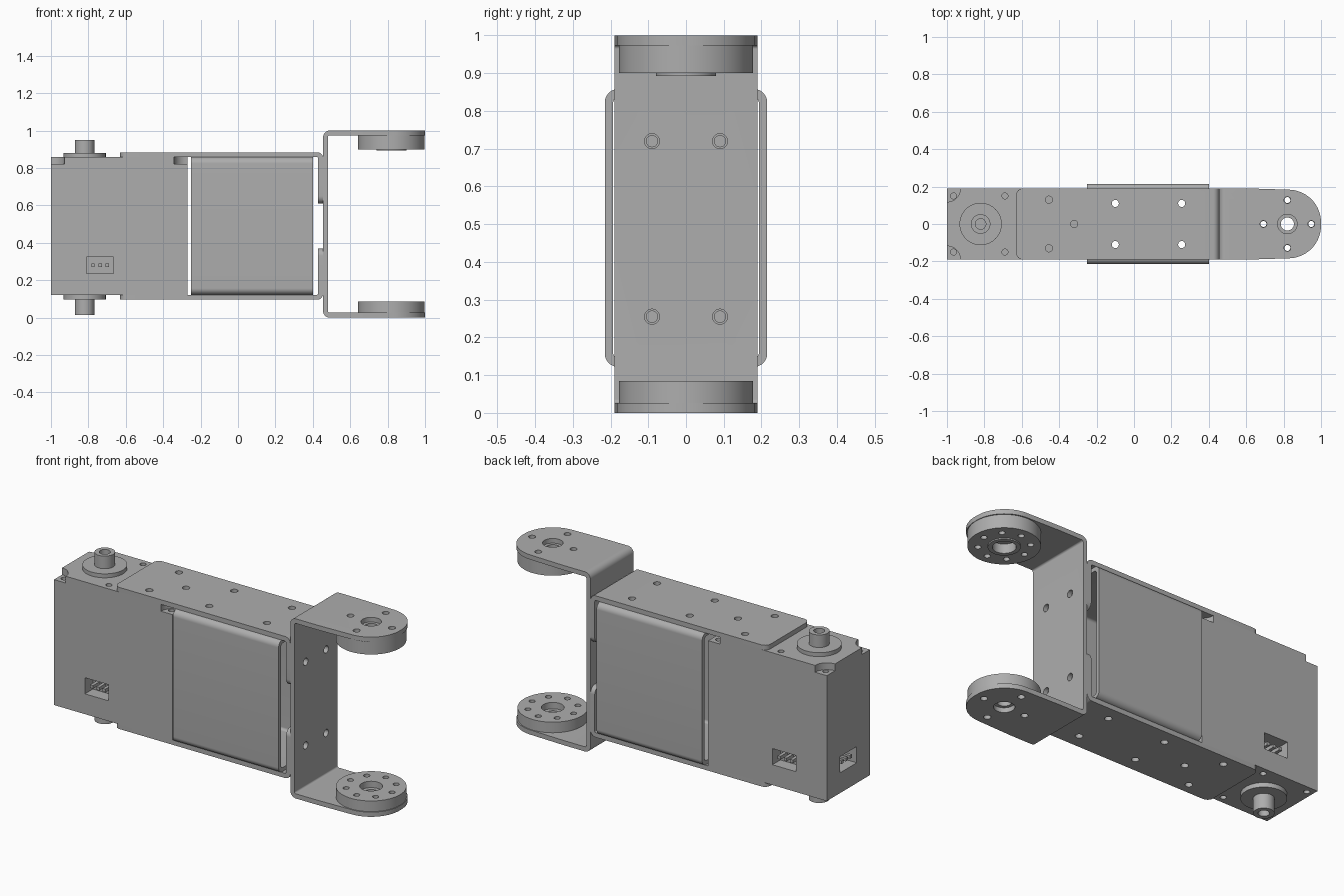
import bpy, bmesh, math
from mathutils import Vector

if "Cube" in bpy.data.objects:
    bpy.data.objects.remove(bpy.data.objects["Cube"])

grey = bpy.data.materials.new("plain grey")
grey.use_nodes = True
GREY = (0.42, 0.42, 0.42, 1)
grey.diffuse_color = GREY
grey.node_tree.nodes["Principled BSDF"].inputs["Base Color"].default_value = GREY


def rounded(corners, steps=12):
    """Polygon from (u, v, radius) corners, filleted."""
    out = []
    for i, (u, v, r) in enumerate(corners):
        p = Vector((u, v))
        if r == 0:
            out.append(p)
            continue
        a = (Vector(corners[i - 1][:2]) - p).normalized()
        b = (Vector(corners[(i + 1) % len(corners)][:2]) - p).normalized()
        half = a.angle(b) / 2
        c = p + (a + b).normalized() * r / math.sin(half)
        s, e = (p + k * r / math.tan(half) - c for k in (a, b))
        ang = s.angle(e)
        for k in range(steps + 1):
            t = k / steps
            out.append(c + (s * math.sin((1 - t) * ang) + e * math.sin(t * ang)) / math.sin(ang))
    return out


def rect(u0, u1, v0, v1, r=0):
    return rounded([(u0, v0, r), (u1, v0, r), (u1, v1, r), (u0, v1, r)])


def circle(u, v, r, n=32):
    return [Vector((u + r * math.cos(k * math.tau / n), v + r * math.sin(k * math.tau / n)))
            for k in range(n)]


def prism(name, outline, axis, lo, hi):
    """Extrude a 2D outline along an axis between lo and hi."""
    place = {"x": lambda p, d: (d, p.x, p.y),
             "y": lambda p, d: (p.x, d, p.y),
             "z": lambda p, d: (p.x, p.y, d)}[axis]
    bm = bmesh.new()
    rings = [[bm.verts.new(place(p, d)) for p in outline] for d in (lo, hi)]
    n = len(outline)
    for ring in rings:
        bm.faces.new(ring)
    for i in range(n):
        j = (i + 1) % n
        bm.faces.new((rings[0][i], rings[0][j], rings[1][j], rings[1][i]))
    bmesh.ops.recalc_face_normals(bm, faces=bm.faces)
    mesh = bpy.data.meshes.new(name)
    bm.to_mesh(mesh)
    bm.free()
    mesh.materials.append(grey)
    ob = bpy.data.objects.new(name, mesh)
    bpy.context.collection.objects.link(ob)
    return ob


def select(ob):
    bpy.ops.object.select_all(action="DESELECT")
    ob.select_set(True)
    bpy.context.view_layer.objects.active = ob


def carve(ob, outline, axis, lo, hi, op="DIFFERENCE"):
    tool = prism("cutter", outline, axis, lo, hi)
    select(ob)
    mod = ob.modifiers.new("carve", "BOOLEAN")
    mod.operation, mod.solver, mod.object = op, "EXACT", tool
    bpy.ops.object.modifier_apply(modifier=mod.name)
    bpy.data.meshes.remove(tool.data)


# Main dimensions
W = 0.19                    # half width of body and brackets
LOW, HIGH = 0.122, 0.858    # body bottom and top
BACK, REAR = -1.0, -0.27    # body ends
SHAFT, HORN = -0.82, 0.82   # axes
PLATE_HOLES = [(x, y) for x in (-0.1, 0.255) for y in (-0.11, 0.11)]
JOINT_HOLES = [(y, z) for y in (-0.09, 0.09) for z in (0.255, 0.72)]
RING = 0.128                # horn hole circle radius

# Motor body with corner notches, screw holes and connector sockets
body = prism("motor_body", rect(BACK, REAR, -W, W), "z", LOW, HIGH)
for side in (-1, 1):
    for x in (BACK, REAR):
        carve(body, circle(x, side * W, 0.072), "z", 0.82, 0.9)
    for x in (-0.965, -0.69, -0.305):
        carve(body, circle(x, side * 0.15, 0.016, 16), "z", 0.76, 0.9)
        carve(body, circle(x, side * 0.15, 0.016, 16), "z", 0.1, 0.18)
    carve(body, rect(-0.81, -0.665, 0.235, 0.325), "y", side * 0.12, side * 0.25)
carve(body, rect(-0.073, 0.073, 0.235, 0.325), "x", -1.1, -0.93)

# Connector pins
for k in (-1, 0, 1):
    d = 0.038 * k
    for name, side in (("front_pin", -1), ("back_pin", 1)):
        prism(name, rect(-0.746 + d, -0.728 + d, 0.271, 0.289), "y", side * 0.11, side * 0.18)
    prism("end_pin", rect(d - 0.009, d + 0.009, 0.271, 0.289), "x", -0.99, -0.92)

# Output shafts on stepped collars
for name, face, collar, tip in (("top_shaft", HIGH, 0.88, 0.95), ("bottom_shaft", LOW, 0.097, 0.015)):
    prism(name + "_collar", circle(SHAFT, 0, 0.113, 64), "z", face, collar)
    shaft = prism(name, circle(SHAFT, 0, 0.052, 48), "z", collar, tip)
    carve(shaft, circle(SHAFT, 0, 0.028), "z", (collar + tip) / 2, tip + (tip - collar))

# Hollow sleeve
sleeve = prism("sleeve", rect(LOW, HIGH, -0.215, 0.215), "z", 0, 0.1)
bpy.data.meshes.remove(sleeve.data)
sleeve = prism("sleeve", rect(-0.215, 0.215, LOW, HIGH, 0.035), "x", -0.25, 0.40)
carve(sleeve, rect(-0.193, 0.193, LOW + 0.022, HIGH - 0.022, 0.015), "x", -0.4, 0.6)
for x, y in PLATE_HOLES:
    carve(sleeve, circle(x, y, 0.02, 20), "z", 0, 1)

# Angled mounting plates above and below, each with a short end flange
T = 0.026
for name, face, s, end in (("top_plate", HIGH, 1, 0.61), ("bottom_plate", LOW, -1, 0.37)):
    outer = face + s * T
    plate = prism(name, rounded([
        (-0.63, face, 0), (-0.63, outer, 0), (0.455, outer, 0.032),
        (0.455, end, 0), (0.429, end, 0), (0.429, face, 0.008)]), "y", -W, W)
    carve(plate, rounded([(-0.63, -W, 0.035), (0.6, -W, 0), (0.6, W, 0), (-0.63, W, 0.035)]),
          "z", -0.2, 1.2, "INTERSECT")
    far = face + s * 0.2
    carve(plate, rounded([(-W, end, 0.04), (W, end, 0.04), (W, far, 0), (-W, far, 0)]),
          "x", -0.8, 0.7, "INTERSECT")
    for x, y in PLATE_HOLES + [(-0.455, 0.13), (-0.455, -0.13), (-0.32, 0)]:
        carve(plate, circle(x, y, 0.019, 20), "z", face - 0.05, face + 0.05)
    for y, z in JOINT_HOLES:
        carve(plate, circle(y, z, 0.015, 20), "x", 0.41, 0.5)

# Wide U bracket with rounded arm ends
bracket = prism("u_bracket", rounded([
    (0.455, 0, 0.035), (1, 0, 0), (1, T, 0), (0.48, T, 0.01),
    (0.48, 1 - T, 0.01), (1, 1 - T, 0), (1, 1, 0), (0.455, 1, 0.035)]), "y", -W, W)
carve(bracket, rounded([
    (0.3, -W, 0), (0.62, -W, 0), (1, -0.178, 0.175),
    (1, 0.178, 0.175), (0.62, W, 0), (0.3, W, 0)], 20), "z", -0.1, 1.1, "INTERSECT")
for y, z in JOINT_HOLES:
    carve(bracket, circle(y, z, 0.02, 20), "x", 0.44, 0.5)
carve(bracket, circle(HORN, 0, 0.052), "z", -0.1, 1.1)
for k in range(4):
    a = k * math.tau / 4
    carve(bracket, circle(HORN + RING * math.cos(a), RING * math.sin(a), 0.018, 20), "z", -0.1, 1.1)

# Horn discs between the arms
for name, base, face, rim in (("top_horn", 1 - T, 0.9, 0.893), ("bottom_horn", T, 0.085, 0.085)):
    horn = prism(name, circle(HORN, 0, 0.178, 80), "z", base, face)
    if rim != face:
        carve(horn, circle(HORN, 0, 0.08, 48), "z", (base + face) / 2, rim, "UNION")
    carve(horn, circle(HORN, 0, 0.035), "z", -0.1, 1.1)
    carve(horn, circle(HORN, 0, 0.058), "z", base + (face - base) * 0.4, face + (face - base))
    for k in range(8):
        a = k * math.tau / 8
        carve(horn, circle(HORN + RING * math.cos(a), RING * math.sin(a), 0.016, 20), "z", -0.1, 1.1)

# Smooth curved walls, keep edges sharp
for ob in [o for o in bpy.context.scene.objects if o.type == "MESH" and grey.name in o.data.materials]:
    select(ob)
    bpy.ops.object.shade_smooth_by_angle(angle=math.radians(30))
